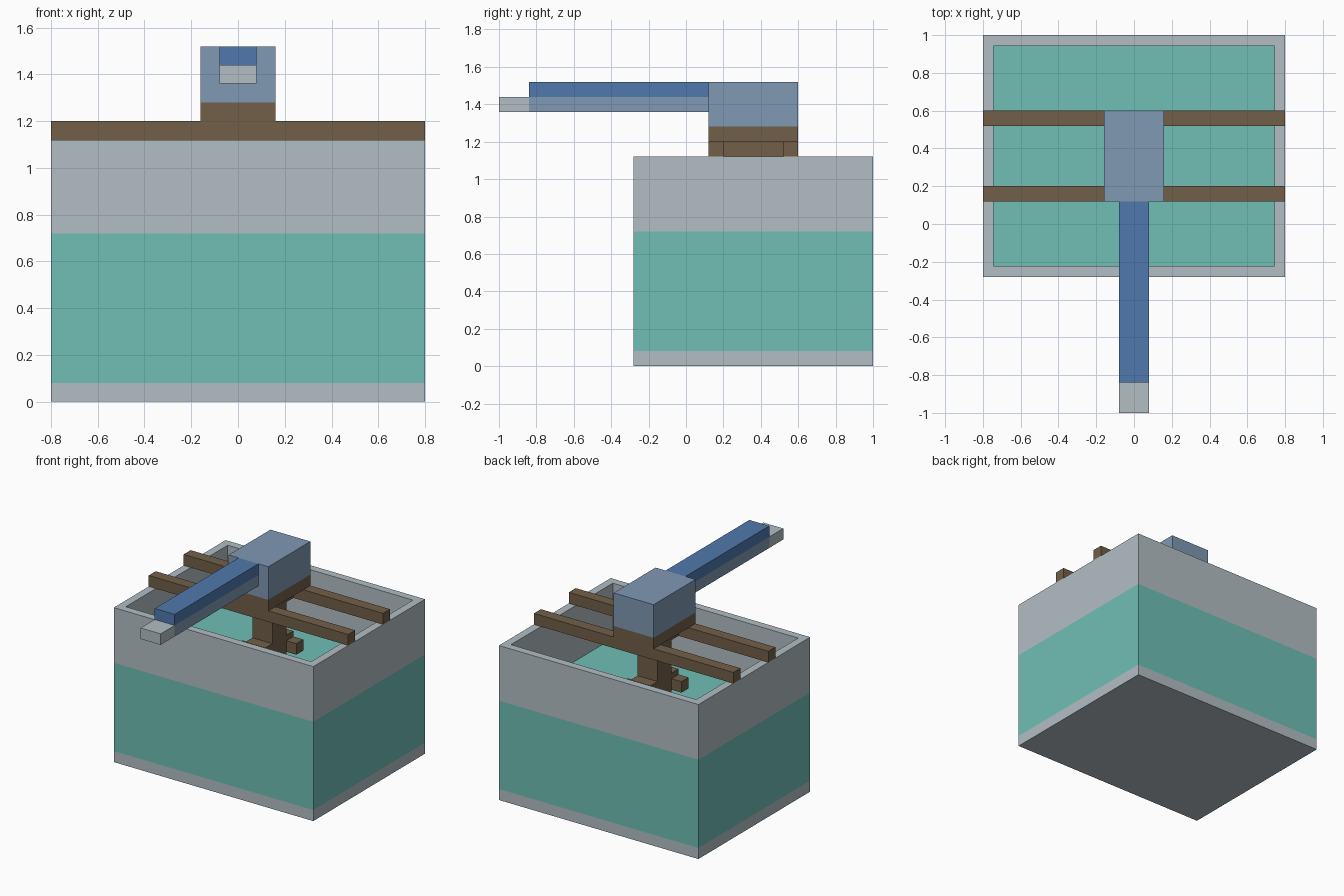
import bpy, bmesh

if "Cube" in bpy.data.objects:
    bpy.data.objects.remove(bpy.data.objects["Cube"])


def material(name, hex_colour):
    rgb = [int(hex_colour[i:i + 2], 16) / 255 for i in (0, 2, 4)]
    lin = [c / 12.92 if c <= 0.04045 else ((c + 0.055) / 1.055) ** 2.4 for c in rgb]
    m = bpy.data.materials.new(name)
    m.diffuse_color = (*lin, 1)
    m.use_nodes = True
    m.node_tree.nodes["Principled BSDF"].inputs["Base Color"].default_value = m.diffuse_color
    return m


GREY = material("pale grey", "B2BEC4")
TEAL = material("teal liquid", "70BFB6")
BROWN = material("brown", "725F49")
STEEL = material("grey blue", "8098B4")
BLUE = material("blue", "5079AD")


def finish(name, bm, mats):
    me = bpy.data.meshes.new(name)
    bm.to_mesh(me)
    bm.free()
    for m in mats:
        me.materials.append(m)
    ob = bpy.data.objects.new(name, me)
    bpy.context.collection.objects.link(ob)
    return ob


def add_box(bm, x, y, z):
    verts = bmesh.ops.create_cube(bm, size=1)["verts"]
    for v in verts:
        for i, (lo, hi) in enumerate((x, y, z)):
            v.co[i] = hi if v.co[i] > 0 else lo


def box(name, mat, x, y, z):
    bm = bmesh.new()
    add_box(bm, x, y, z)
    return finish(name, bm, [mat])


def top_face(bm):
    return max(bm.faces, key=lambda f: f.calc_center_median().z)


def raise_top(bm, dz):
    # Extrude the top face and drop the cap left underneath
    new = bmesh.ops.extrude_discrete_faces(bm, faces=[top_face(bm)])["faces"][0]
    for v in new.verts:
        v.co.z += dz


# Tank: grey base, teal liquid band, grey open rim
bm = bmesh.new()
add_box(bm, (-0.8, 0.8), (-0.28, 1.0), (0, 0.08))
raise_top(bm, 0.64)
raise_top(bm, 0.40)
top = top_face(bm)
bmesh.ops.inset_region(bm, faces=[top], thickness=0.08)
well = bmesh.ops.extrude_discrete_faces(bm, faces=[top])["faces"][0]
for v in well.verts:
    v.co.z -= 0.40
bmesh.ops.recalc_face_normals(bm, faces=bm.faces)
for f in bm.faces:
    z = f.calc_center_median().z
    f.material_index = 1 if 0.1 < z < 0.73 else 0
finish("tank", bm, [GREY, TEAL])

# Beams across the tank
for name, y in (("front_beam", 0.12), ("back_beam", 0.52)):
    box(name, BROWN, (-0.8, 0.8), (y, y + 0.08), (1.12, 1.2))

# Motor on its mount
box("motor_mount", BROWN, (-0.16, 0.16), (0.12, 0.6), (1.2, 1.28))
box("shaft_collar", BROWN, (-0.08, 0.08), (0.2, 0.52), (1.12, 1.2))
box("motor", STEEL, (-0.16, 0.16), (0.12, 0.6), (1.28, 1.52))

# Stirring shaft and twisted paddle
box("shaft", BROWN, (-0.08, 0.08), (0.28, 0.44), (0.72, 1.12))
for side in (-1, 1):
    bm = bmesh.new()
    yc = 0.36 + side * 0.12
    add_box(bm, (-0.08, 0.08), (yc - 0.04, yc + 0.04), (0.80, 0.88))
    xc = side * 0.12
    add_box(bm, (xc - 0.04, xc + 0.04), (yc - 0.04, yc + 0.04), (0.76, 0.84))
    finish("back_paddle" if side > 0 else "front_paddle", bm, [BROWN])

# Arm reaching forward
box("arm_top", BLUE, (-0.08, 0.08), (-0.84, 0.12), (1.44, 1.52))
box("arm_underside", STEEL, (-0.08, 0.08), (-0.84, 0.12), (1.36, 1.44))
box("arm_tip", GREY, (-0.08, 0.08), (-1.0, -0.84), (1.36, 1.44))
